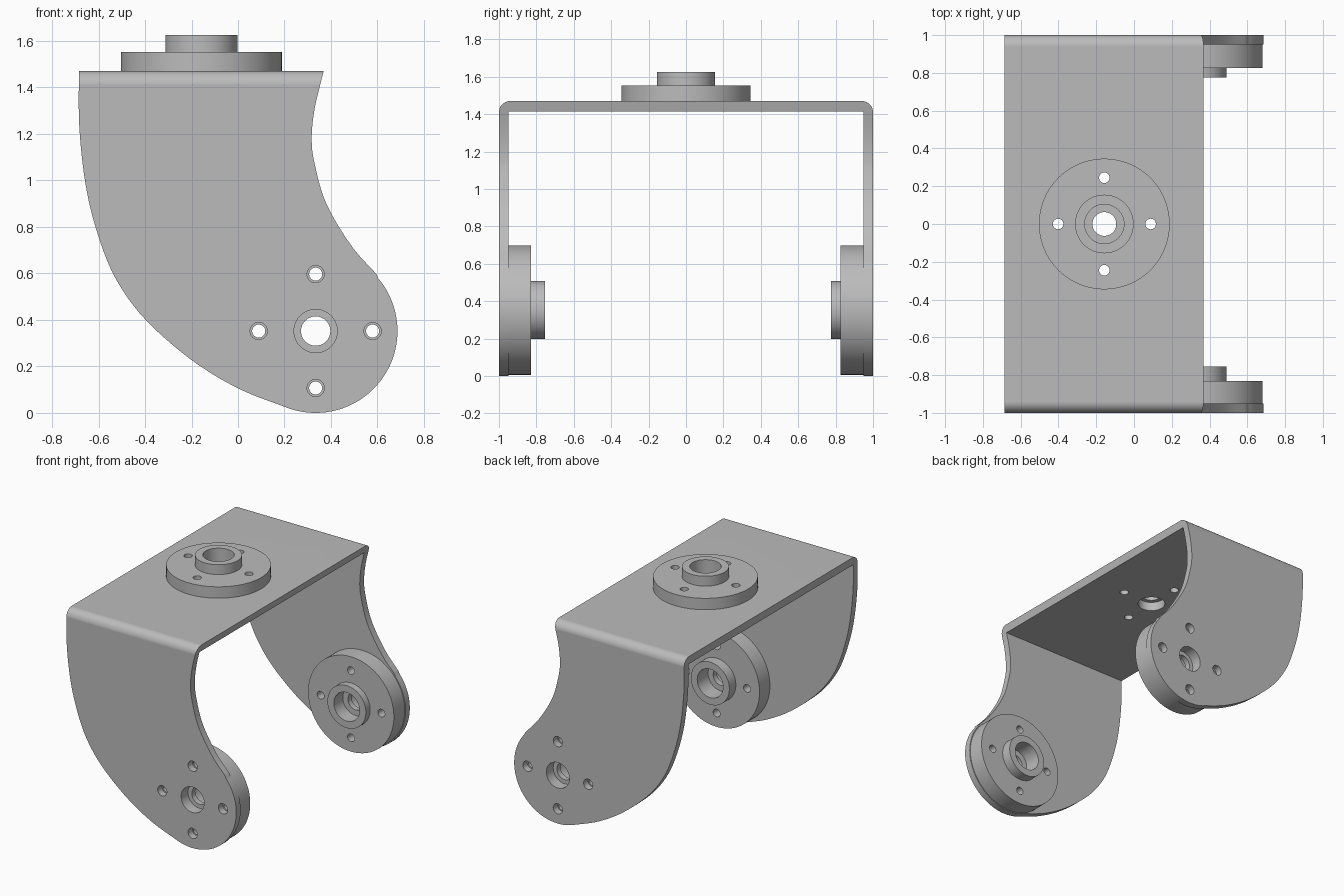
import bpy, bmesh, math
from mathutils import Vector, Matrix

cube = bpy.data.objects.get("Cube")
if cube:
    bpy.data.objects.remove(cube, do_unlink=True)

metal = bpy.data.materials.new("plain grey metal")
metal.use_nodes = True
GREY = (0.5, 0.5, 0.5, 1)
metal.diffuse_color = GREY
metal.node_tree.nodes["Principled BSDF"].inputs["Base Color"].default_value = GREY

PIVOT_X, PIVOT_Z = 0.334, 0.352      # axis of the side hubs
TOP_X, TOP_Z = -0.157, 1.47          # axis and seat of the top hub
WALL, BOLT_RING = 0.05, 0.245


def add_object(name, bm):
    bmesh.ops.recalc_face_normals(bm, faces=bm.faces)
    mesh = bpy.data.meshes.new(name)
    bm.to_mesh(mesh)
    bm.free()
    mesh.materials.append(metal)
    ob = bpy.data.objects.new(name, mesh)
    bpy.context.collection.objects.link(ob)
    return ob


def prism(name, points, direction):
    bm = bmesh.new()
    face = bm.faces.new([bm.verts.new(p) for p in points])
    ext = bmesh.ops.extrude_face_region(bm, geom=[face])
    moved = [v for v in ext["geom"] if isinstance(v, bmesh.types.BMVert)]
    bmesh.ops.translate(bm, verts=moved, vec=direction)
    return add_object(name, bm)


def lathe(name, profile, matrix, steps=96):
    """Revolve a closed (radius, height) profile about local z."""
    bm = bmesh.new()
    rings = []
    for i in range(steps):
        a = math.tau * i / steps
        rings.append([bm.verts.new((r * math.cos(a), r * math.sin(a), z)) for r, z in profile])
    n = len(profile)
    for i in range(steps):
        a, b = rings[i], rings[(i + 1) % steps]
        for j in range(n):
            k = (j + 1) % n
            bm.faces.new((a[j], b[j], b[k], a[k]))
    bm.transform(matrix)
    return add_object(name, bm)


def drills(matrix, bolt_radius, centre_radius=0):
    """Bolt-circle cutters, plus an optional central one, along local z."""
    bm = bmesh.new()
    spots = [(bolt_radius, Vector((math.cos(a), math.sin(a), 0)) * BOLT_RING)
             for a in (math.pi / 2 * i for i in range(4))]
    if centre_radius:
        spots.append((centre_radius, Vector((0, 0, 0))))
    for r, pos in spots:
        bmesh.ops.create_cone(bm, cap_ends=True, segments=40, radius1=r, radius2=r,
                              depth=0.4, matrix=matrix @ Matrix.Translation(pos))
    return add_object("drill_cutter", bm)


def boolean(ob, cutter, operation="DIFFERENCE"):
    cutter.hide_render = True
    mod = ob.modifiers.new("cut", "BOOLEAN")
    mod.operation, mod.solver, mod.object = operation, "EXACT", cutter
    bpy.context.view_layer.update()
    result = bpy.data.meshes.new_from_object(ob.evaluated_get(bpy.context.evaluated_depsgraph_get()))
    ob.modifiers.clear()
    ob.data = result
    bpy.data.objects.remove(cutter, do_unlink=True)


def finish(ob):
    bpy.ops.object.select_all(action="DESELECT")
    ob.select_set(True)
    bpy.context.view_layer.objects.active = ob
    bpy.ops.object.shade_smooth_by_angle(angle=math.radians(30))
    ob.modifiers.new("flat_normals", "WEIGHTED_NORMAL").keep_sharp = True


def spline(pts, steps=10):
    """Smooth curve through all the points."""
    p = [Vector(q) for q in pts]
    p = [2 * p[0] - p[1]] + p + [2 * p[-1] - p[-2]]
    out = []
    for a, b, c, d in zip(p, p[1:], p[2:], p[3:]):
        for i in range(steps):
            t = i / steps
            out.append(0.5 * (2 * b + (c - a) * t + (2 * a - 5 * b + 4 * c - d) * t * t
                              + (3 * b - a - 3 * c + d) * t ** 3))
    return out + [p[-2]]


def arc(cx, cy, r, start, end, steps):
    angles = [math.radians(start + (end - start) * i / steps) for i in range(steps + 1)]
    return [Vector((cx + r * math.cos(a), cy + r * math.sin(a))) for a in angles]


# Folded sheet bracket: rounded U section
R = 0.06
section = [Vector((1, -0.1))] + arc(1 - R, TOP_Z - R, R, 0, 90, 10)
section += arc(R - 1, TOP_Z - R, R, 90, 180, 10) + [Vector((-1, -0.1))]
inner = 1 - WALL
section += [Vector(p) for p in ((-inner, -0.1), (-inner, 1.415), (inner, 1.415), (inner, -0.1))]
bracket = prism("bracket", [(-0.8, p.x, p.y) for p in section], (1.6, 0, 0))

# Curved side outline trims the folded sheet
outer_curve = spline([(-0.685, 1.47), (-0.682, 1.22), (-0.652, 0.962), (-0.596, 0.746),
                      (-0.519, 0.565), (-0.394, 0.397), (-0.195, 0.224), (0.006, 0.103),
                      (0.222, 0.018)])
lobe = arc(PIVOT_X, PIVOT_Z, PIVOT_Z, -104, 40, 60)
inner_curve = spline([(0.595, 0.597), (0.487, 0.72), (0.38, 0.9), (0.33, 1.07),
                      (0.317, 1.18), (0.33, 1.31), (0.368, 1.47)])
outline = [Vector((-0.685, 1.6))] + outer_curve + lobe + inner_curve + [Vector((0.368, 1.6))]
trim = prism("trim_cutter", [(p.x, -1.2, p.y) for p in outline], (0, 2.4, 0))
boolean(bracket, trim, "INTERSECT")

# Hub seats: local z points away from the sheet
front = Matrix.Translation((PIVOT_X, -inner, PIVOT_Z)) @ Matrix.Rotation(-math.pi / 2, 4, "X")
back = Matrix.Translation((PIVOT_X, inner, PIVOT_Z)) @ Matrix.Rotation(math.pi / 2, 4, "X")
top = Matrix.Translation((TOP_X, 0, TOP_Z))

for seat, bolt in ((front, 0.037), (back, 0.037), (top, 0.03)):
    boolean(bracket, drills(seat, bolt, 0.093))
finish(bracket)

# Flanged hubs with a stepped bore
for name, seat, flange, boss, lip in (("front_hub", front, 0.12, 0.195, 0.03),
                                      ("back_hub", back, 0.125, 0.175, 0.03),
                                      ("top_hub", top, 0.083, 0.155, 0.01)):
    profile = [(0.346, 0), (0.346, flange), (0.155, flange), (0.155, boss), (0.104, boss),
               (0.104, lip + 0.04), (0.063, lip + 0.04), (0.063, lip), (0.093, lip), (0.093, 0)]
    hub = lathe(name, profile, seat)
    boolean(hub, drills(seat, 0.028))
    finish(hub)
